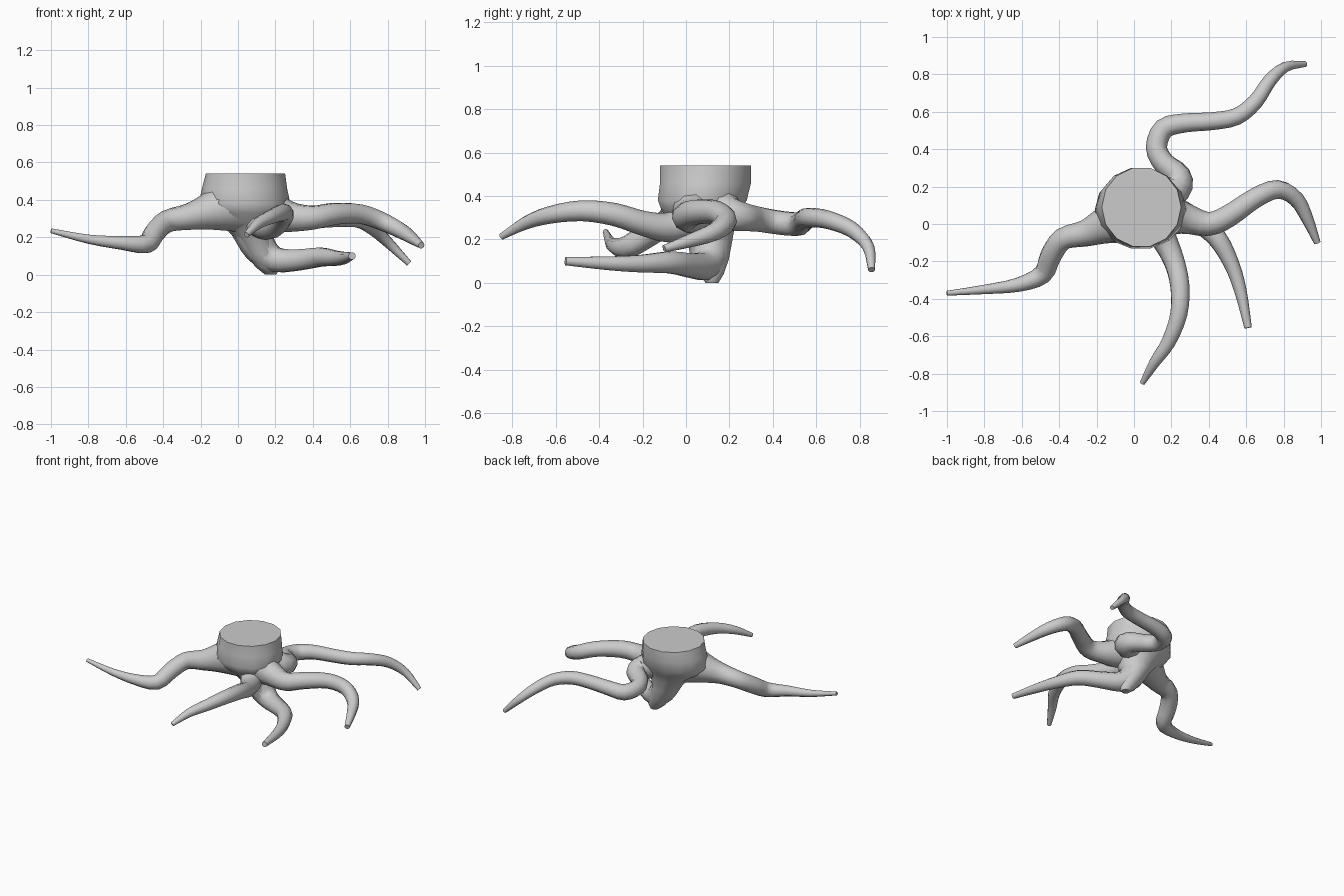
import bpy, bmesh, math
from mathutils import Vector


def make_object(name, rings):
    """Skin a list of point rings and close both ends."""
    bm = bmesh.new()
    loops = [[bm.verts.new(p) for p in ring] for ring in rings]
    n = len(loops[0])
    for a, b in zip(loops, loops[1:]):
        for i in range(n):
            j = (i + 1) % n
            bm.faces.new((a[i], a[j], b[j], b[i]))
    bm.faces.new(loops[0])
    bm.faces.new(loops[-1])
    bmesh.ops.recalc_face_normals(bm, faces=bm.faces)
    mesh = bpy.data.meshes.new(name)
    bm.to_mesh(mesh)
    bm.free()
    obj = bpy.data.objects.new(name, mesh)
    bpy.context.collection.objects.link(obj)
    bpy.ops.object.select_all(action='DESELECT')
    obj.select_set(True)
    bpy.context.view_layer.objects.active = obj
    bpy.ops.object.shade_smooth_by_angle(angle=math.radians(50))
    return obj


def smooth_path(points, steps=3):
    """Catmull-Rom through (x, y, z, radius) points."""
    p = [Vector(q) for q in points]
    p = [2 * p[0] - p[1]] + p + [2 * p[-1] - p[-2]]
    out = []
    for a, b, c, d in zip(p, p[1:], p[2:], p[3:]):
        for s in range(steps):
            t = s / steps
            out.append(0.5 * (2 * b + (c - a) * t + (2 * a - 5 * b + 4 * c - d) * t ** 2
                              + (3 * b - a - 3 * c + d) * t ** 3))
    return out + [p[-2]]


def root(name, points, sides=10):
    """Tapered tube along a smooth path."""
    path = smooth_path(points)
    pos = [q.to_3d() for q in path]
    rings, side = [], None
    for i, c in enumerate(pos):
        tan = (pos[min(i + 1, len(pos) - 1)] - pos[max(i - 1, 0)]).normalized()
        if side is None:
            side = tan.orthogonal()
        side = (side - tan * side.dot(tan)).normalized()
        up = tan.cross(side)
        r = path[i][3]
        rings.append([c + r * (side * math.cos(k * math.tau / sides) + up * math.sin(k * math.tau / sides))
                      for k in range(sides)])
    return make_object(name, rings)


# Stump body: (centre x, centre y, z, radius x, radius y)
body = [(0.04, 0.09, 0.54, 0.212, 0.215), (0.035, 0.09, 0.46, 0.228, 0.215),
        (0.035, 0.075, 0.38, 0.245, 0.21), (0.04, 0.07, 0.33, 0.215, 0.185),
        (0.06, 0.09, 0.27, 0.145, 0.14), (0.085, 0.11, 0.19, 0.10, 0.105),
        (0.125, 0.11, 0.11, 0.085, 0.09), (0.16, 0.115, 0.04, 0.065, 0.06),
        (0.175, 0.12, 0.0, 0.03, 0.03)]
make_object("stump", [[(x + rx * math.cos(k * math.tau / 14), y + ry * math.sin(k * math.tau / 14), z)
                       for k in range(14)] for x, y, z, rx, ry in body])

# Roots: (x, y, z, radius)
root("left_root", [(-0.03, 0.04, 0.37, 0.15), (-0.16, -0.01, 0.335, 0.10), (-0.26, -0.05, 0.31, 0.072),
                   (-0.38, -0.08, 0.285, 0.06), (-0.445, -0.17, 0.225, 0.058),
                   (-0.49, -0.27, 0.165, 0.052), (-0.62, -0.325, 0.17, 0.038),
                   (-0.80, -0.35, 0.19, 0.025), (-1.0, -0.37, 0.235, 0.013)])
root("front_root", [(0.10, 0.03, 0.29, 0.09), (0.16, -0.08, 0.255, 0.07), (0.215, -0.20, 0.275, 0.057),
                    (0.245, -0.33, 0.315, 0.053), (0.24, -0.48, 0.332, 0.048),
                    (0.185, -0.63, 0.312, 0.04), (0.11, -0.74, 0.275, 0.03),
                    (0.045, -0.85, 0.213, 0.015)])
root("right_root", [(0.14, 0.05, 0.35, 0.13), (0.27, 0.03, 0.31, 0.085), (0.40, 0.0, 0.305, 0.065),
                    (0.51, 0.045, 0.325, 0.06), (0.65, 0.14, 0.325, 0.054),
                    (0.77, 0.185, 0.285, 0.05), (0.87, 0.13, 0.235, 0.043),
                    (0.93, 0.02, 0.195, 0.032), (0.98, -0.10, 0.157, 0.018)])
root("back_root", [(0.12, 0.14, 0.36, 0.10), (0.225, 0.19, 0.32, 0.085), (0.235, 0.26, 0.305, 0.068),
                   (0.16, 0.325, 0.295, 0.06), (0.12, 0.41, 0.28, 0.057),
                   (0.16, 0.51, 0.27, 0.056), (0.27, 0.54, 0.285, 0.051),
                   (0.42, 0.55, 0.295, 0.048), (0.55, 0.575, 0.30, 0.046),
                   (0.65, 0.655, 0.29, 0.042), (0.725, 0.765, 0.245, 0.037),
                   (0.81, 0.84, 0.165, 0.028), (0.915, 0.855, 0.06, 0.016)])
root("low_root", [(0.06, 0.10, 0.25, 0.10), (0.12, 0.11, 0.14, 0.09), (0.20, 0.09, 0.08, 0.07),
                  (0.33, 0.02, 0.08, 0.058), (0.44, -0.07, 0.094, 0.053),
                  (0.52, -0.21, 0.088, 0.042), (0.57, -0.36, 0.09, 0.033),
                  (0.61, -0.555, 0.10, 0.02)])
